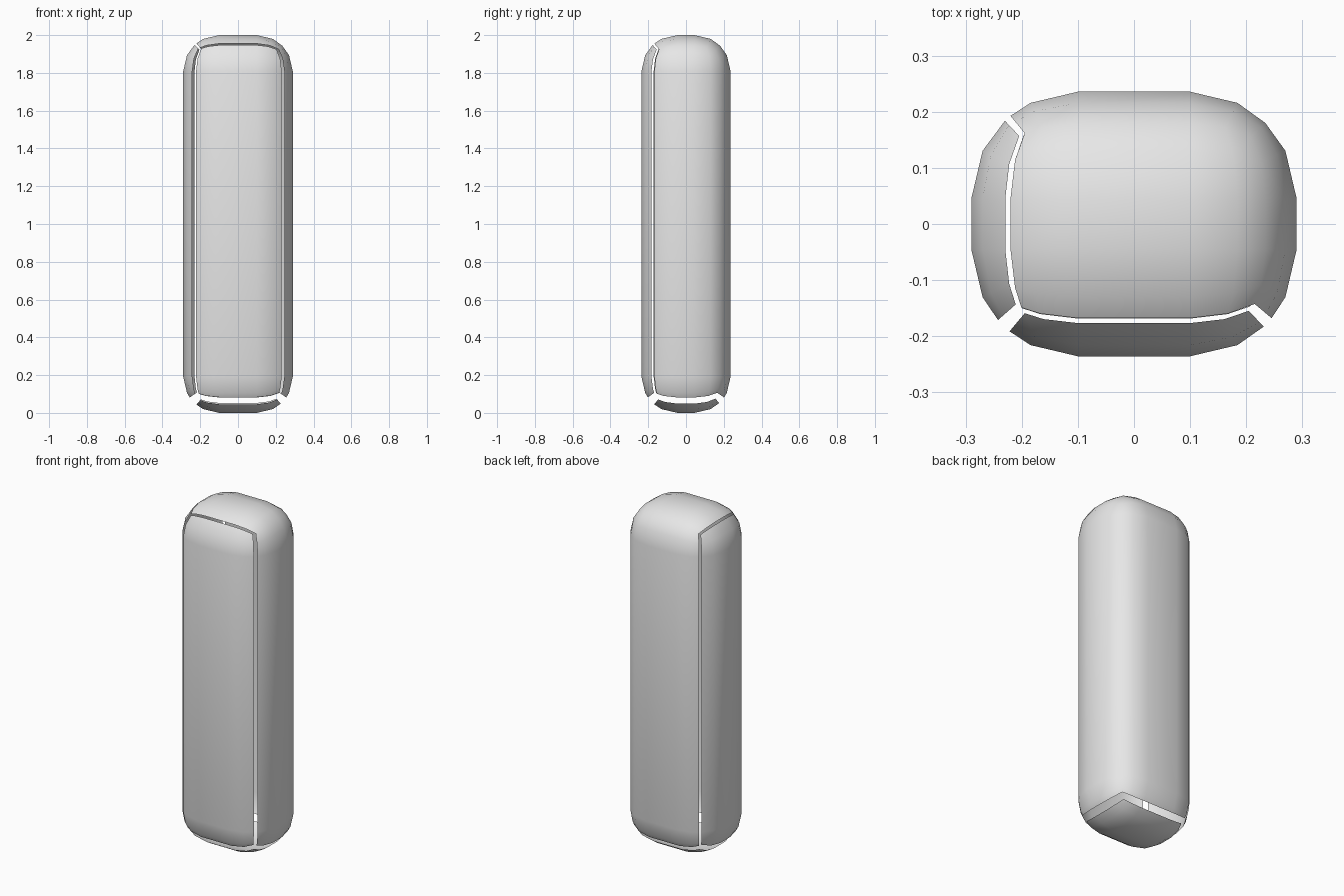
import bpy, bmesh
from mathutils import Vector

cube = bpy.data.objects.get("Cube")
if cube:
    bpy.data.objects.remove(cube, do_unlink=True)

RADIUS = 0.191
CORE = Vector((0.099, 0.045, 0.809))   # half size of the box inside the rounding
X, Y, Z = range(3)

grey = bpy.data.materials.new("light_grey")
grey.use_nodes = True
grey.diffuse_color = (0.8, 0.8, 0.8, 1)
grey.node_tree.nodes["Principled BSDF"].inputs["Base Color"].default_value = (0.8, 0.8, 0.8, 1)


def ticks(low, high):
    """Grid steps across one side: (core side, slope of the rounding)."""
    return [(-1, -low), (-1, -0.5), (-1, 0), (1, 0), (1, 0.5), (1, high)]


def add_side(bm, axis, sign, spans):
    """One side of the rounded box; spans gives the trim along each other axis."""
    u, v = (axis + 1) % 3, (axis + 2) % 3
    rows = []
    for cu, su in ticks(*spans[u]):
        row = []
        for cv, sv in ticks(*spans[v]):
            corner, direction = Vector(), Vector()
            for a, c, s in ((axis, sign, sign), (u, cu, su), (v, cv, sv)):
                corner[a] = c * CORE[a]
                direction[a] = s
            row.append(bm.verts.new(corner + direction.normalized() * RADIUS + Vector((0, 0, 1))))
        rows.append(row)
    for r, s in zip(rows, rows[1:]):
        for i in range(len(r) - 1):
            quad = [r[i], s[i], s[i + 1], r[i + 1]]
            bm.faces.new(quad if sign > 0 else quad[::-1])


def make_panel(name, sides):
    bm = bmesh.new()
    for side in sides:
        add_side(bm, *side)
    bmesh.ops.remove_doubles(bm, verts=bm.verts, dist=0.0005)
    for face in bm.faces:
        face.smooth = True
    mesh = bpy.data.meshes.new(name)
    bm.to_mesh(mesh)
    bm.free()
    mesh.materials.append(grey)
    bpy.context.collection.objects.link(bpy.data.objects.new(name, mesh))


# Joined shell: back, left and top sides flow into each other
shell = {X: (0.82, 1), Y: (0.84, 1), Z: (0.7, 1)}
make_panel("main_shell", [(axis, 1, shell) for axis in (X, Y, Z)])

# Three loose panels with narrow gaps around them
make_panel("front_panel", [(Y, -1, {X: (0.84, 0.96), Z: (0.69, 1.05)})])
make_panel("right_panel", [(X, -1, {Y: (0.88, 1.06), Z: (0.7, 1.07)})])
make_panel("bottom_panel", [(Z, -1, {X: (0.82, 0.9), Y: (0.85, 0.95)})])
